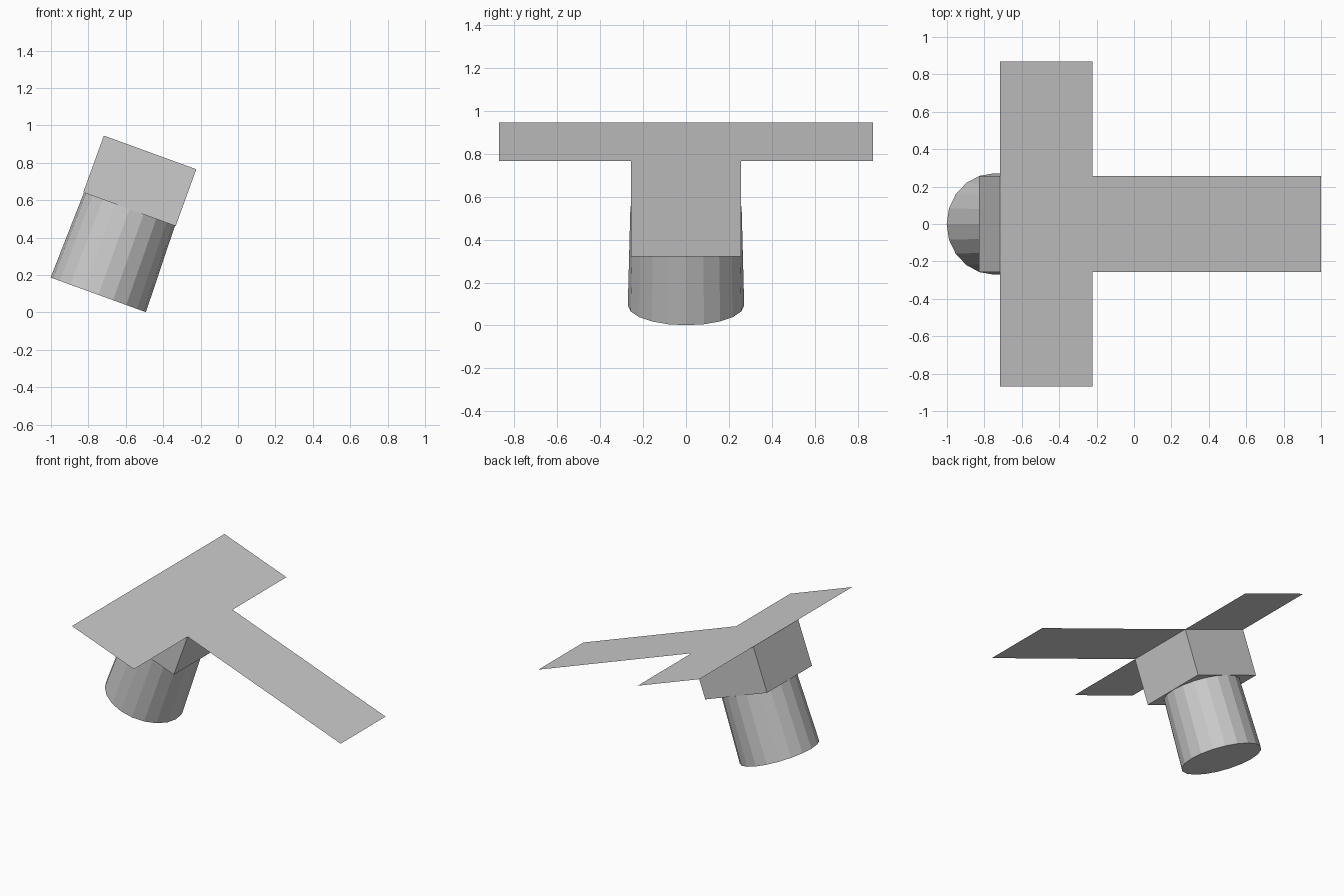
import bpy, bmesh, math
from mathutils import Matrix, Vector

if "Cube" in bpy.data.objects:
    bpy.data.objects.remove(bpy.data.objects["Cube"], do_unlink=True)

# Single plain grey
grey = bpy.data.materials.new("plain grey")
grey.use_nodes = True
grey.diffuse_color = (0.6, 0.6, 0.6, 1)
grey.node_tree.nodes["Principled BSDF"].inputs["Base Color"].default_value = (0.6, 0.6, 0.6, 1)

# Tilted frame whose origin is the centre of the block's top face
TILT = Matrix.Translation((-0.47, 0, 0.855)) @ Matrix.Rotation(math.radians(20), 4, "Y")
HALF_X, HALF_Y, DEPTH = 0.263, 0.256, 0.323
NECK_END = 0.81
TAIL_END, WING_END = 1.564, 0.87


def finish(name, bm):
    """Tilt the geometry and turn it into a flat-shaded object."""
    bm.transform(TILT)
    mesh = bpy.data.meshes.new(name)
    bm.to_mesh(mesh)
    bm.free()
    mesh.materials.append(grey)
    obj = bpy.data.objects.new(name, mesh)
    bpy.context.collection.objects.link(obj)


def panel(name, x0, x1, y0, y1):
    """Thin sheet lying in the plane of the block's top."""
    bm = bmesh.new()
    bm.faces.new([bm.verts.new(p) for p in
                  ((x0, y0, 0), (x1, y0, 0), (x1, y1, 0), (x0, y1, 0))])
    finish(name, bm)


# Block
bm = bmesh.new()
bmesh.ops.create_cube(bm, size=1)
bm.transform(Matrix.Translation((0, 0, -DEPTH / 2))
             @ Matrix.Diagonal((2 * HALF_X, 2 * HALF_Y, DEPTH, 1)))
finish("block", bm)

# Slightly flared round neck below the block
bm = bmesh.new()
bmesh.ops.create_cone(bm, cap_ends=True, segments=20, radius1=0.271, radius2=0.259,
                      depth=NECK_END - DEPTH)
bm.transform(Matrix.Translation((0, 0, -(NECK_END + DEPTH) / 2)))
finish("neck", bm)

# Long panel and the two side panels
panel("long_panel", HALF_X, TAIL_END, -HALF_Y, HALF_Y)
panel("left_panel", -HALF_X, HALF_X, HALF_Y, WING_END)
panel("right_panel", -HALF_X, HALF_X, -WING_END, -HALF_Y)
